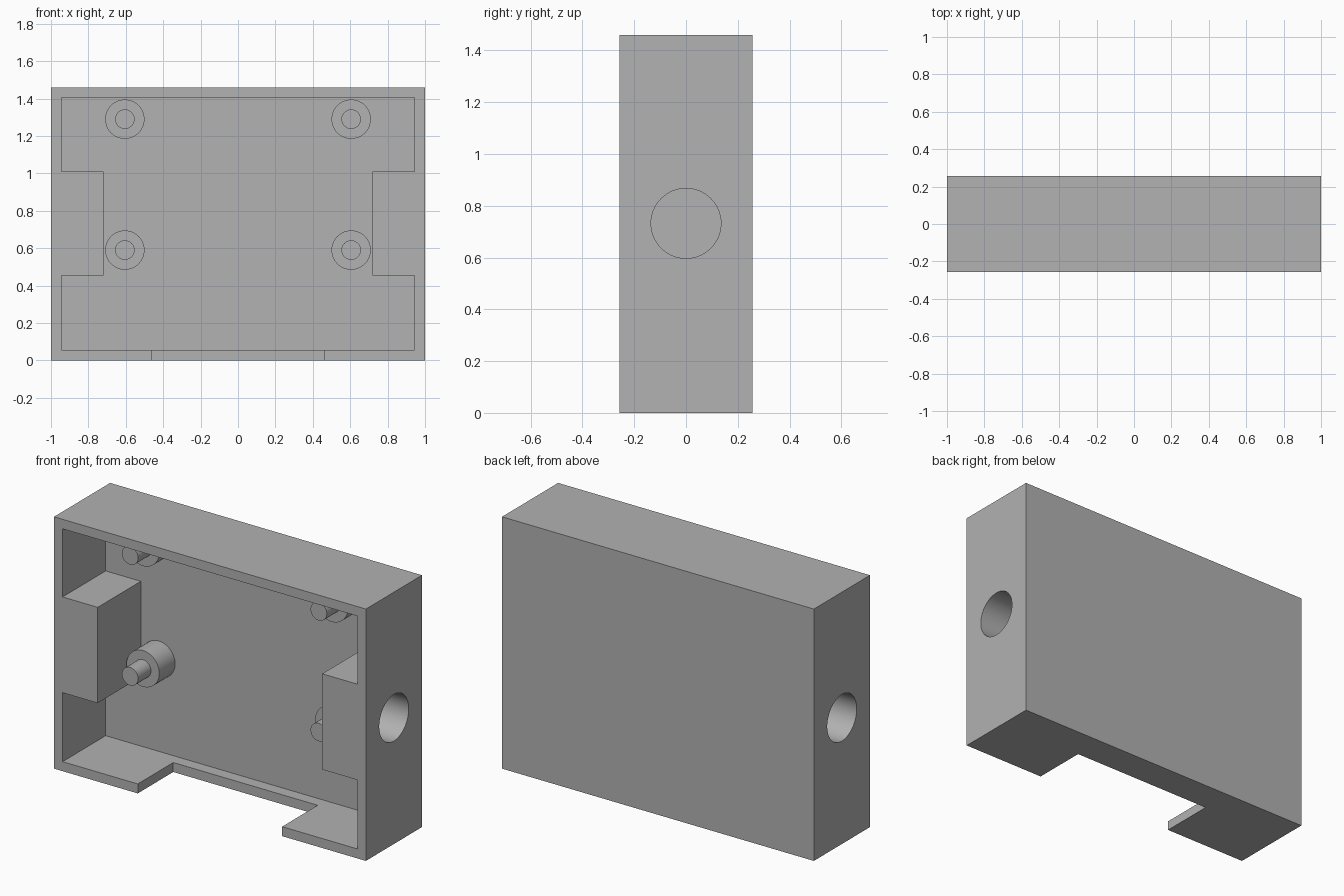
import bpy, bmesh, math
from mathutils import Matrix, Vector

cube = bpy.data.objects.get("Cube")
if cube:
    bpy.data.objects.remove(cube, do_unlink=True)

grey = bpy.data.materials.new("plain_grey")
grey.use_nodes = True
colour = (0.445, 0.445, 0.445, 1)
grey.diffuse_color = colour
grey.node_tree.nodes["Principled BSDF"].inputs["Base Color"].default_value = colour

# Main dimensions
HALF_W, HALF_D, HEIGHT, WALL = 1.0, 0.257, 1.46, 0.055
FRONT, BACK = -HALF_D, HALF_D
CAVITY_BACK = 0.138
BLOCK_X, BLOCK_LOW, BLOCK_HIGH = 0.72, 0.455, 1.01


def finish(bm, name):
    bmesh.ops.recalc_face_normals(bm, faces=bm.faces)
    mesh = bpy.data.meshes.new(name)
    bm.to_mesh(mesh)
    bm.free()
    mesh.materials.append(grey)
    obj = bpy.data.objects.new(name, mesh)
    bpy.context.collection.objects.link(obj)
    return obj


def prism(name, outline, y0, y1):
    """Extrude an (x, z) outline from y0 to y1."""
    bm = bmesh.new()
    face = bm.faces.new([bm.verts.new((x, y0, z)) for x, z in outline])
    out = bmesh.ops.extrude_face_region(bm, geom=[face])
    moved = [v for v in out["geom"] if isinstance(v, bmesh.types.BMVert)]
    bmesh.ops.translate(bm, verts=moved, vec=(0, y1 - y0, 0))
    return finish(bm, name)


def box(name, x, z0, z1, y0, y1):
    return prism(name, [(-x, z0), (x, z0), (x, z1), (-x, z1)], y0, y1)


def cylinder_x(name, centre, radius, length):
    bm = bmesh.new()
    bmesh.ops.create_cone(bm, cap_ends=True, segments=64, radius1=radius,
                          radius2=radius, depth=length,
                          matrix=Matrix.Translation(centre) @ Matrix.Rotation(math.pi / 2, 4, "Y"))
    return finish(bm, name)


def activate(obj):
    bpy.ops.object.select_all(action="DESELECT")
    obj.select_set(True)
    bpy.context.view_layer.objects.active = obj


def cut(target, cutter):
    cutter.hide_render = True
    activate(target)
    mod = target.modifiers.new("cut", "BOOLEAN")
    mod.operation, mod.solver, mod.object = "DIFFERENCE", "EXACT", cutter
    bpy.ops.object.modifier_apply(modifier=mod.name)
    bpy.data.objects.remove(cutter, do_unlink=True)


def smooth(obj):
    activate(obj)
    bpy.ops.object.shade_smooth_by_angle(angle=math.radians(30))


# Housing: solid block hollowed from the front, leaving two side blocks
housing = box("housing", HALF_W, 0, HEIGHT, FRONT, BACK)
inner = HALF_W - WALL
right_half = [(inner, WALL), (inner, BLOCK_LOW), (BLOCK_X, BLOCK_LOW),
              (BLOCK_X, BLOCK_HIGH), (inner, BLOCK_HIGH), (inner, HEIGHT - WALL)]
outline = right_half + [(-x, z) for x, z in reversed(right_half)]
cut(housing, prism("cavity_cutter", outline, FRONT - 0.1, CAVITY_BACK))

# Notch in the floor, open to the front
cut(housing, box("notch_cutter", 0.463, -0.1, 0.1, FRONT - 0.1, 0.068))

# Blind round holes in both sides
HOLE_DEPTH = 0.225
for side in (-1, 1):
    cut(housing, cylinder_x("hole_cutter", Vector((side * HALF_W, 0, 0.732)), 0.135, 2 * HOLE_DEPTH))
smooth(housing)


# Stepped mounting posts: wide boss with a thin pin
def post(name, x, z):
    profile = [(0.105, CAVITY_BACK), (0.105, -0.007), (0.052, -0.007), (0.052, -0.125), (0, -0.125)]
    bm = bmesh.new()
    verts = [bm.verts.new((x + r, y, z)) for r, y in profile]
    edges = [bm.edges.new(pair) for pair in zip(verts, verts[1:])]
    bmesh.ops.spin(bm, geom=verts + edges, cent=(x, 0, z), axis=(0, 1, 0),
                   angle=math.tau, steps=48)
    bmesh.ops.remove_doubles(bm, verts=bm.verts, dist=0.0005)
    smooth(finish(bm, name))


for side, x in (("right", -0.605), ("left", 0.605)):
    for level, z in (("lower", 0.59), ("upper", 1.29)):
        post(f"{level}_{side}_post", x, z)
